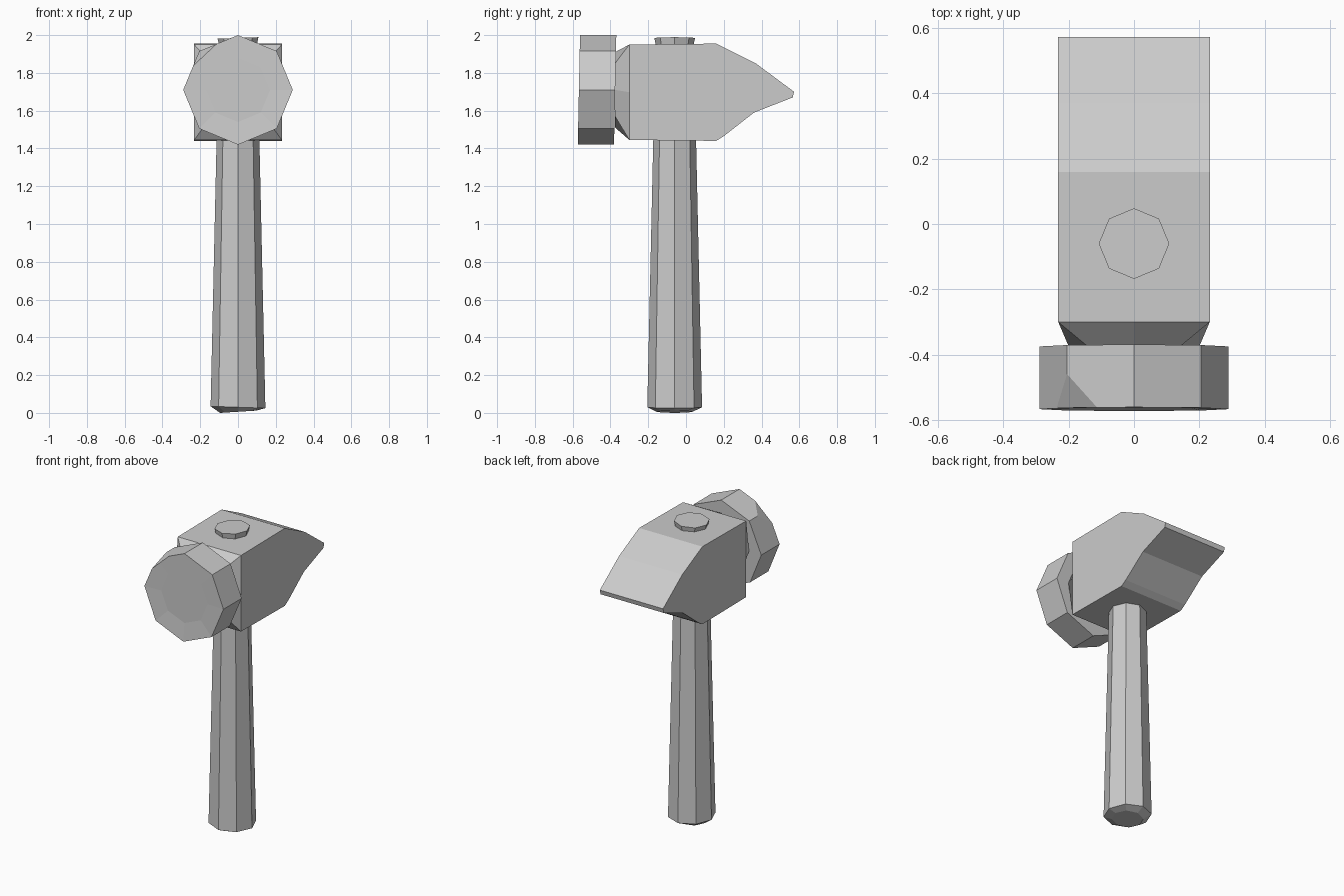
import bpy, bmesh
from math import sin, cos, pi
from mathutils import Vector

old = bpy.data.objects.get("Cube")
if old:
    bpy.data.objects.remove(old, do_unlink=True)

grey = bpy.data.materials.new("plain_grey")
grey.use_nodes = True
colour = (0.6, 0.6, 0.6, 1)
grey.diffuse_color = colour
grey.node_tree.nodes["Principled BSDF"].inputs["Base Color"].default_value = colour

DIRS = [(cos(i * pi / 4), sin(i * pi / 4)) for i in range(8)]
HANDLE_Y = -0.06
HEAD_Z = 1.71


def finish(name, bm):
    bmesh.ops.recalc_face_normals(bm, faces=bm.faces)
    mesh = bpy.data.meshes.new(name)
    bm.to_mesh(mesh)
    bm.free()
    mesh.materials.append(grey)
    obj = bpy.data.objects.new(name, mesh)
    bpy.context.collection.objects.link(obj)
    return obj


def loft(rings, cap_start=True, cap_end=True):
    """Skin a list of equally sized point rings."""
    bm = bmesh.new()
    loops = [[bm.verts.new(p) for p in ring] for ring in rings]
    for a, b in zip(loops, loops[1:]):
        for i in range(len(a)):
            j = (i + 1) % len(a)
            bm.faces.new((a[i], a[j], b[j], b[i]))
    if cap_start:
        bm.faces.new(loops[0])
    if cap_end:
        bm.faces.new(loops[-1])
    return bm


def upright(r, z, tilt=0.0):
    return [(r * c, HANDLE_Y + r * s, z + tilt * c) for c, s in DIRS]


def facing(r, y, tilt=0.0):
    return [(r * c, y + tilt * s, HEAD_Z + r * s) for c, s in DIRS]


# Tapered eight-sided handle with a chamfered butt
finish("handle", loft([upright(0.095, 0.006, 0.006), upright(0.145, 0.03, -0.005),
                       upright(0.113, 1.46)]))

# Handle end showing through the top of the head
finish("handle_plug", loft([upright(0.098, 1.94), upright(0.108, 1.985, 0.004)]))

# Wedge-shaped body of the head
profile = [(-0.30, 1.95), (0.16, 1.955), (0.37, 1.85), (0.572, 1.70),
           (0.565, 1.67), (0.36, 1.59), (0.20, 1.465), (0.16, 1.44), (-0.30, 1.445)]
finish("head_body", loft([[(x, y, z) for y, z in profile] for x in (-0.232, 0.232)]))

# Faceted neck running from the square body to the round poll
square = []
for c, s in DIRS:
    m = max(abs(c), abs(s))
    square.append((0.232 * c / m, -0.30, 1.6975 + 0.2525 * s / m))
finish("neck", loft([square, facing(0.2, -0.375)], cap_start=False))

# Eight-sided striking poll with one chipped corner
poll = loft([facing(0.29, -0.375, 0.006), facing(0.29, -0.567, 0.006),
             facing(0.17, -0.562)])
a, b, c = Vector((-0.205, -0.46, 1.915)), Vector((-0.24, -0.575, 1.83)), Vector((-0.115, -0.565, 1.95))
normal = (b - a).cross(c - a).normalized()
if normal.dot(Vector((-1, -1, 1))) < 0:
    normal = -normal
bmesh.ops.bisect_plane(poll, geom=poll.verts[:] + poll.edges[:] + poll.faces[:],
                       plane_co=a, plane_no=normal, clear_outer=True)
bmesh.ops.holes_fill(poll, edges=[e for e in poll.edges if e.is_boundary], sides=0)
finish("striking_poll", poll)
